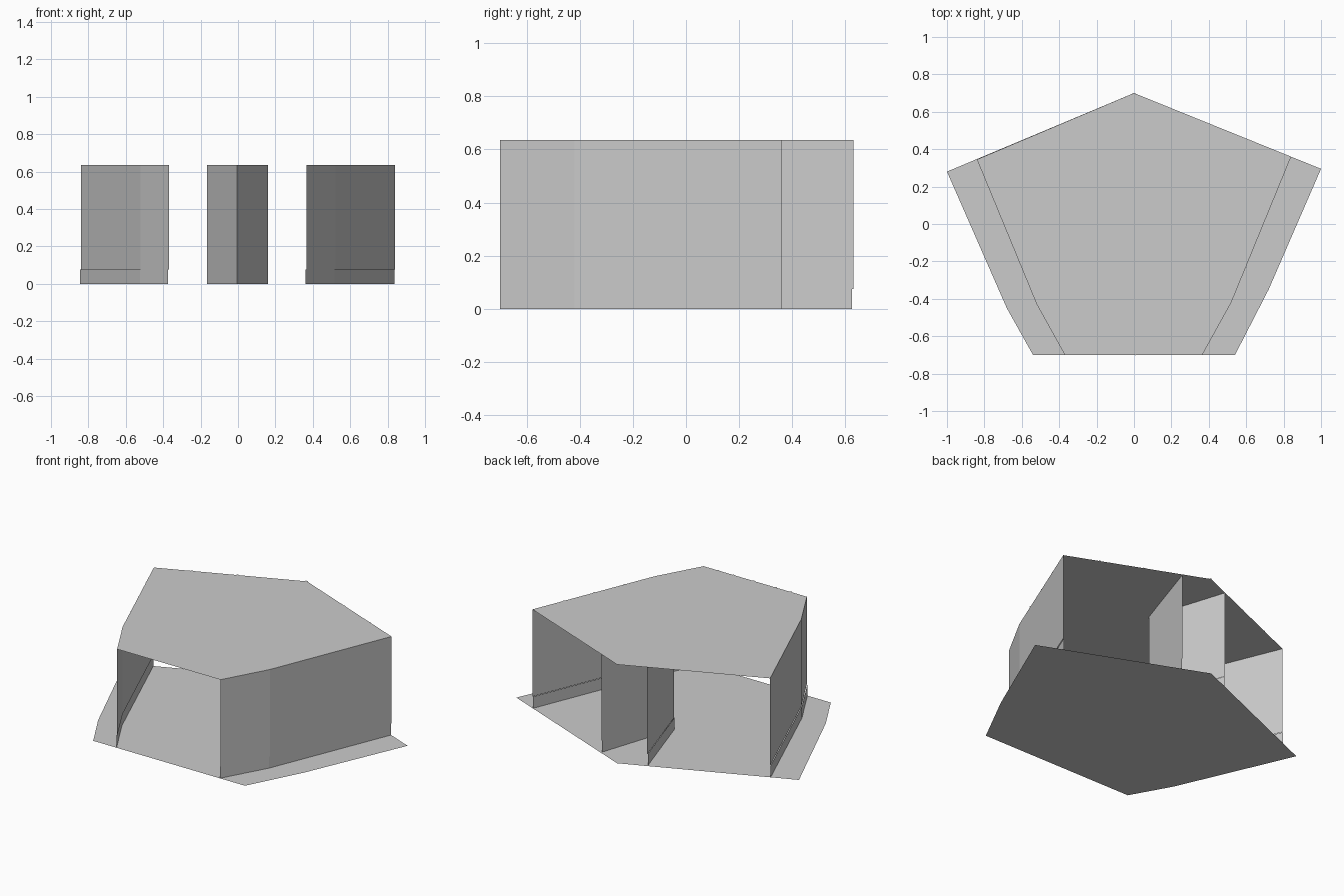
import bpy
from mathutils import Vector

if "Cube" in bpy.data.objects:
    bpy.data.objects.remove(bpy.data.objects["Cube"])

ROOF_Z, SKIRT_Z = 0.635, 0.075


def mesh_object(name, verts, faces):
    me = bpy.data.meshes.new(name)
    me.from_pydata(verts, [], faces)
    ob = bpy.data.objects.new(name, me)
    bpy.context.collection.objects.link(ob)
    return ob


def sheet(name, outline, z):
    # flat polygon from a plan outline
    return mesh_object(name, [(x, y, z) for x, y in outline], [range(len(outline))])


def wall(name, path, z0, z1):
    # upright sheet following a plan path
    n = len(path)
    verts = [(x, y, z) for z in (z0, z1) for x, y in path]
    return mesh_object(name, verts, [(i, i + 1, n + i + 1, n + i) for i in range(n - 1)])


def strips(name, paths, z, width):
    # narrow flat bands along plan paths
    verts, faces = [], []
    for path in paths:
        for a, b in zip(path, path[1:]):
            a, b = Vector((*a, z)), Vector((*b, z))
            side = (b - a).normalized().cross(Vector((0, 0, 1))) * width / 2
            k = len(verts)
            verts += [a - side, a + side, b + side, b - side]
            faces.append((k, k + 1, k + 2, k + 3))
    return mesh_object(name, verts, faces)


def lerp(a, b, t):
    return (a[0] + (b[0] - a[0]) * t, a[1] + (b[1] - a[1]) * t)


# floor
sheet("floor", [(-1, 0.28), (-0.68, -0.45), (-0.54, -0.70), (0.54, -0.70),
                (0.72, -0.35), (1, 0.295), (0, 0.70)], 0)

# ceiling
left = [(-0.84, 0.345), (-0.52, -0.43), (-0.37, -0.70)]
right = [(0.84, 0.36), (0.52, -0.42), (0.365, -0.70)]
apex = (0, 0.70)
sheet("ceiling", left + right[::-1] + [apex], ROOF_Z)

# side walls and the V-shaped partition, each with a slightly proud skirting
partition = [(-0.165, 0.63), (-0.005, 0.13), (0.16, 0.63)]
for name, path, shift in (("left_wall", left, (-0.004, 0)),
                          ("right_wall", right, (-0.004, 0)),
                          ("partition", partition, (0, -0.006))):
    wall(name, path, SKIRT_Z, ROOF_Z)
    low = [(x + shift[0], y + shift[1]) for x, y in path]
    wall(name + "_skirting", low, 0, SKIRT_Z)

# ceiling seams: lines fanning from the back edges to the front edge
fan = []
for corner, front, sgn in ((left[0], left[2], -1), (right[0], right[2], 1)):
    for t in (0.45, 0.75):
        fan.append([lerp(apex, corner, t), lerp((0, -0.70), front, t - 0.05)])
fan.append([apex, (0.12, -0.41), (0, -0.70)])

# ceiling seams: bent rows running from wall to wall
rows = [[lerp(left[0], left[1], t), (0.05, 0.46 - 0.95 * t), lerp(right[0], right[1], t)]
        for t in (0.25, 0.5, 0.75)]
rows.append([(-0.5, -0.43), (-0.07, -0.445), (0.12, -0.41), (0.5, -0.42)])
strips("ceiling_seams", fan + rows, ROOF_Z + 0.003, 0.014)
